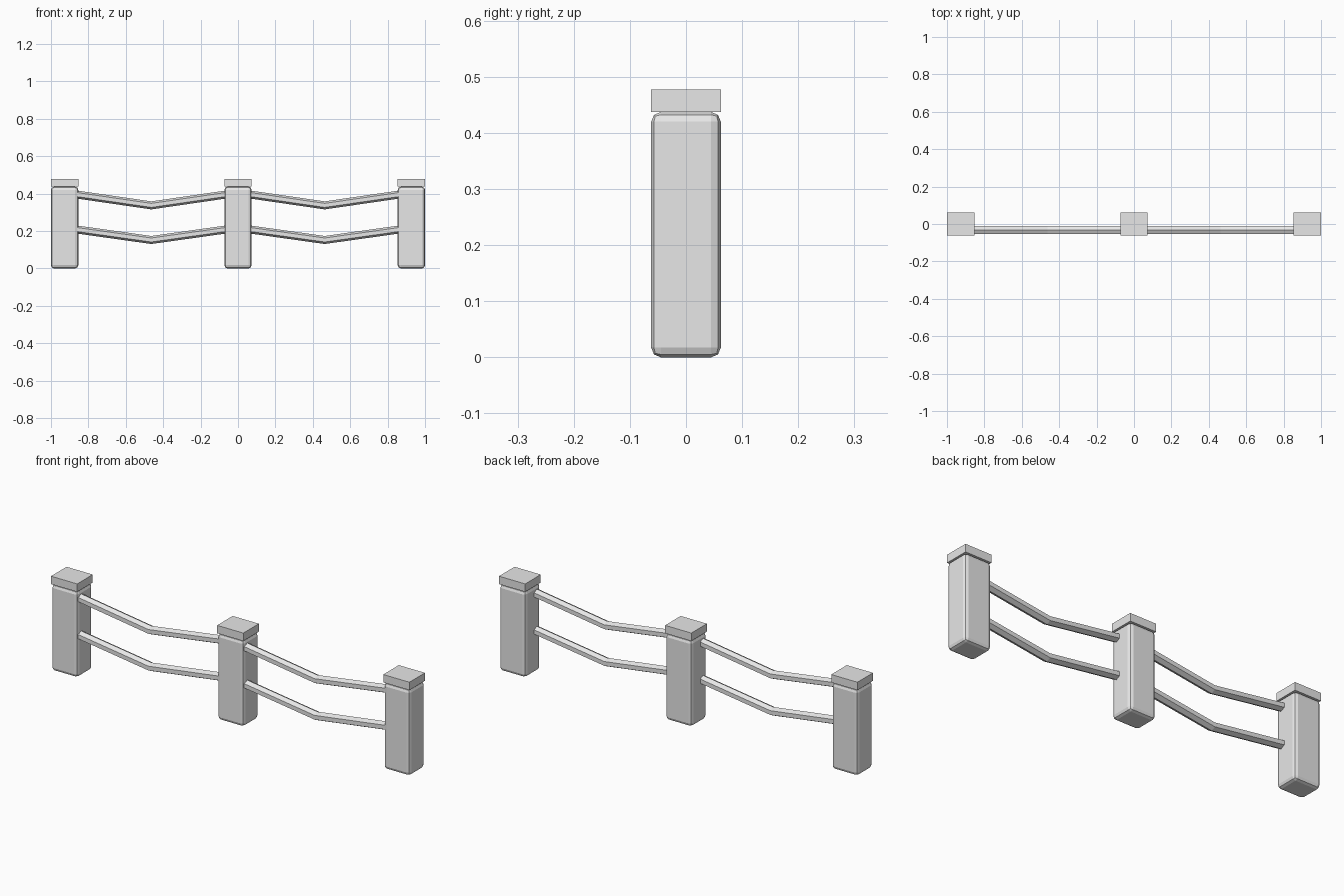
import bpy, bmesh, math
from mathutils import Vector

if "Cube" in bpy.data.objects:
    bpy.data.objects.remove(bpy.data.objects["Cube"])

stone = bpy.data.materials.new("plain_grey")
stone.diffuse_color = (0.8, 0.8, 0.8, 1)
stone.use_nodes = True
stone.node_tree.nodes["Principled BSDF"].inputs["Base Color"].default_value = stone.diffuse_color

POST_X = (-0.927, 0.0, 0.927)
HALF_W, HALF_D = 0.073, 0.062
POST_H, CAP_H = 0.437, 0.477


def finish(bm, name):
    bmesh.ops.recalc_face_normals(bm, faces=bm.faces)
    me = bpy.data.meshes.new(name)
    bm.to_mesh(me)
    bm.free()
    me.materials.append(stone)
    ob = bpy.data.objects.new(name, me)
    bpy.context.collection.objects.link(ob)
    return ob


def box(name, x, z0, z1, bevel=0.0):
    bm = bmesh.new()
    bmesh.ops.create_cube(bm, size=1)
    for v in bm.verts:
        v.co = Vector((x + v.co.x * 2 * HALF_W, v.co.y * 2 * HALF_D,
                       (z0 + z1) / 2 + v.co.z * (z1 - z0)))
    if bevel:
        bmesh.ops.bevel(bm, geom=bm.edges[:], offset=bevel, segments=2,
                        profile=0.5, affect='EDGES')
    return finish(bm, name)


def rail(name, x0, x1, z_end, z_mid, sides=6):
    # hexagonal bar, swept through three stations and sagging in the middle
    bm = bmesh.new()
    rings = []
    for x, z in ((x0, z_end), ((x0 + x1) / 2, z_mid), (x1, z_end)):
        ring = []
        for i in range(sides):
            a = math.tau * i / sides
            ring.append(bm.verts.new((x, -0.031 + 0.0245 * math.sin(a),
                                      z + 0.0215 * math.cos(a))))
        rings.append(ring)
    for r, s in zip(rings, rings[1:]):
        for i in range(sides):
            j = (i + 1) % sides
            bm.faces.new((r[i], r[j], s[j], s[i]))
    bm.faces.new(rings[0])
    bm.faces.new(rings[-1])
    return finish(bm, name)


# posts with rounded edges and square caps
for n, x in zip(("left", "middle", "right"), POST_X):
    box(n + "_post", x, 0, POST_H, 0.017)
    box(n + "_cap", x, POST_H, CAP_H)

# two sagging rails per bay
for n, a, b in (("left", POST_X[0], POST_X[1]), ("right", POST_X[1], POST_X[2])):
    x0, x1 = a + HALF_W - 0.008, b - HALF_W + 0.008
    rail(n + "_upper_rail", x0, x1, 0.395, 0.337)
    rail(n + "_lower_rail", x0, x1, 0.208, 0.152)
